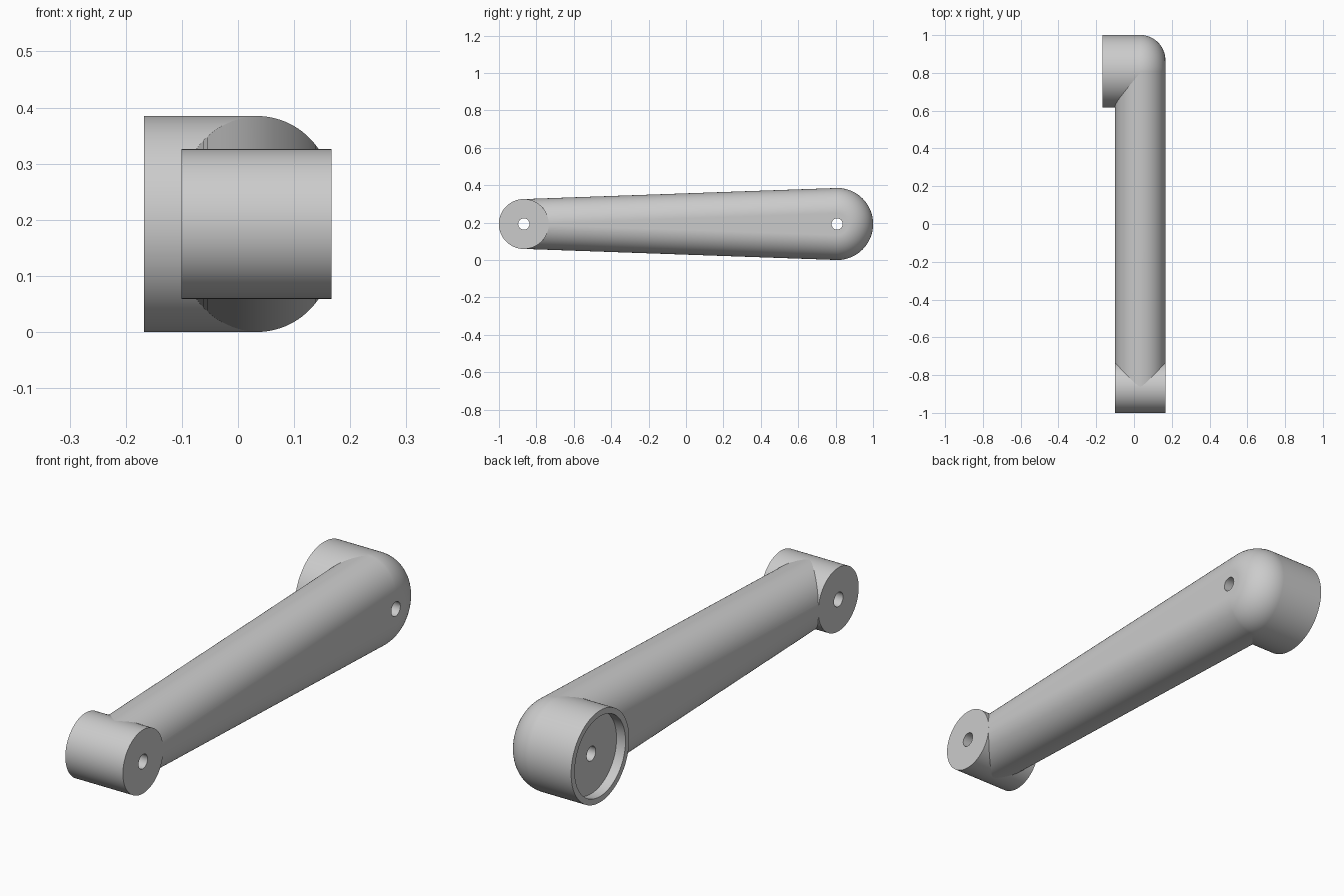
import bpy, bmesh, math
from math import sin, cos, pi
from mathutils import Matrix, Vector

cube = bpy.data.objects.get("Cube")
if cube:
    bpy.data.objects.remove(cube)

ZC = 0.1925                  # height of both pivot axes
BIG_Y, SMALL_Y = 0.808, -0.867
BIG_R, SMALL_R = 0.1925, 0.1335
ARM_X = 0.033                # middle plane of the arm
SEG = 96

grey = bpy.data.materials.new("satin grey")
grey.use_nodes = True
COLOUR = (0.6, 0.6, 0.6, 1)
grey.diffuse_color = COLOUR
grey.node_tree.nodes["Principled BSDF"].inputs["Base Color"].default_value = COLOUR


def make_object(name, bm):
    bmesh.ops.recalc_face_normals(bm, faces=bm.faces)
    mesh = bpy.data.meshes.new(name)
    bm.to_mesh(mesh)
    bm.free()
    mesh.materials.append(grey)
    obj = bpy.data.objects.new(name, mesh)
    bpy.context.collection.objects.link(obj)
    return obj


def cross_cylinder(name, x0, x1, y, radius, segments=SEG):
    """Cylinder whose axis runs along x."""
    bm = bmesh.new()
    place = Matrix.Translation(((x0 + x1) / 2, y, ZC)) @ Matrix.Rotation(pi / 2, 4, 'Y')
    bmesh.ops.create_cone(bm, cap_ends=True, segments=segments, radius1=radius,
                          radius2=radius, depth=x1 - x0, matrix=place)
    return make_object(name, bm)


def activate(obj):
    bpy.ops.object.select_all(action='DESELECT')
    obj.select_set(True)
    bpy.context.view_layer.objects.active = obj


def cut(obj, cutter):
    mod = obj.modifiers.new("cut", 'BOOLEAN')
    mod.operation = 'DIFFERENCE'
    mod.solver = 'EXACT'
    mod.object = cutter
    activate(obj)
    bpy.ops.object.modifier_apply(modifier=mod.name)


# Tapering arm: hull of a rounded disc at the big end and a circle at the small end
bm = bmesh.new()
r = SMALL_R - 0.0003
ring = BIG_R - r
for i in range(SEG // 2 + 1):
    a = pi * i / (SEG // 2)              # half turn around the big pivot
    for j in range(49):
        b = -pi / 2 + pi * j / 48        # rounded rim section
        d = ring + r * cos(b)
        bm.verts.new((ARM_X + r * sin(b), BIG_Y + d * sin(a), ZC + d * cos(a)))
for i in range(SEG):
    a = 2 * pi * i / SEG
    bm.verts.new((ARM_X + r * sin(a), SMALL_Y, ZC + r * cos(a)))
bmesh.ops.remove_doubles(bm, verts=bm.verts, dist=1e-5)
hull = bmesh.ops.convex_hull(bm, input=bm.verts)
loose = [v for v in bm.verts if not v.link_faces]
bmesh.ops.delete(bm, geom=loose, context='VERTS')
bmesh.ops.dissolve_limit(bm, angle_limit=0.002, verts=bm.verts, edges=bm.edges)
arm = make_object("tapered_arm", bm)

# Pivot hubs at both ends
big_hub = cross_cylinder("large_hub", -0.1675, ARM_X, BIG_Y, BIG_R)
small_hub = cross_cylinder("small_hub", ARM_X - SMALL_R, ARM_X + SMALL_R, SMALL_Y, SMALL_R)

# Pin holes through the ends and the shallow recess in the large hub
big_drill = cross_cylinder("large_end_drill", -0.4, 0.4, BIG_Y, 0.03, 40)
small_drill = cross_cylinder("small_end_drill", -0.4, 0.4, SMALL_Y, 0.03, 40)
recess = cross_cylinder("recess_cutter", -0.4, -0.126, BIG_Y, 0.168)
cut(big_hub, recess)
cut(big_hub, big_drill)
cut(arm, big_drill)
cut(arm, small_drill)
cut(small_hub, small_drill)
for cutter in (big_drill, small_drill, recess):
    bpy.data.objects.remove(cutter)

# Smooth shading with crisp edges
for obj in (arm, big_hub, small_hub):
    activate(obj)
    bpy.ops.object.shade_smooth_by_angle(angle=math.radians(30))
    mod = obj.modifiers.new("even shading", 'WEIGHTED_NORMAL')
    mod.keep_sharp = True
